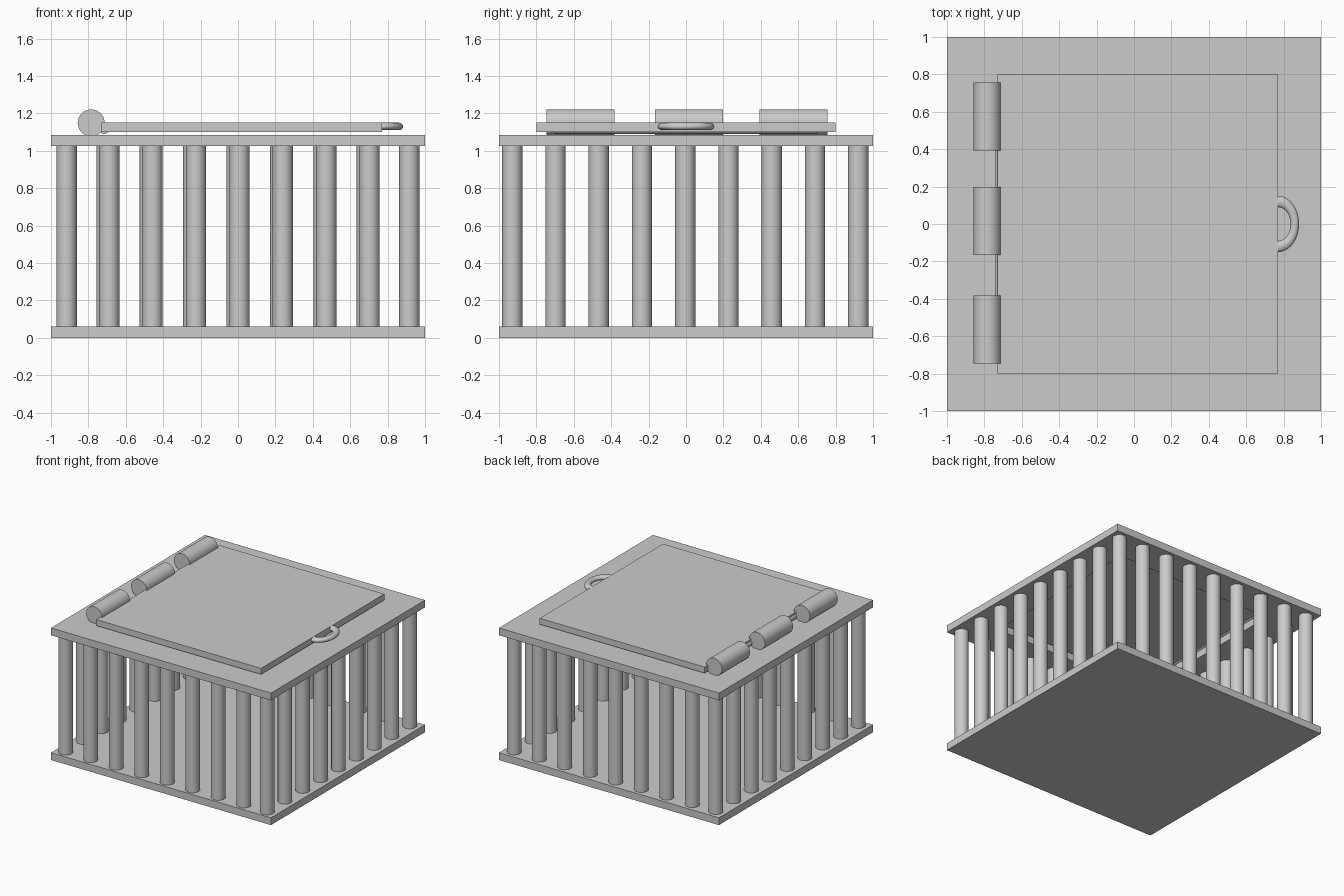
import bpy, math

if "Cube" in bpy.data.objects:
    bpy.data.objects.remove(bpy.data.objects["Cube"])

def box(name, x0, x1, y0, y1, z0, z1):
    bpy.ops.mesh.primitive_cube_add(size=1, location=((x0+x1)/2, (y0+y1)/2, (z0+z1)/2))
    o = bpy.context.object
    o.name = name
    o.scale = (x1-x0, y1-y0, z1-z0)
    bpy.ops.object.transform_apply(location=False, rotation=False, scale=True)
    return o

def cyl(name, loc, r, depth, rot=(0, 0, 0)):
    bpy.ops.mesh.primitive_cylinder_add(vertices=32, radius=r, depth=depth, location=loc, rotation=rot)
    o = bpy.context.object
    o.name = name
    bpy.ops.object.shade_smooth_by_angle()
    return o

# floor plate and roof plate with a square hatch opening
box("floor_plate", -1, 1, -1, 1, 0, 0.06)
roof = box("roof_plate", -1, 1, -1, 1, 1.025, 1.085)
cutter = box("hatch_cutter", -0.70, 0.73, -0.72, 0.72, 0.95, 1.2)
cutter.hide_render = True
mod = roof.modifiers.new("hatch_opening", 'BOOLEAN')
mod.operation = 'DIFFERENCE'
mod.object = cutter
bpy.context.view_layer.objects.active = roof
bpy.ops.object.modifier_apply(modifier=mod.name)
bpy.data.objects.remove(cutter)

# cage bars: four corners, then seven on each side
def bar(name, x, y):
    cyl(name, (x, y, 0.5425), 0.054, 0.985)

for x in (-0.916, 0.916):
    for y in (-0.929, 0.921):
        bar("corner_bar", x, y)
for k in range(-3, 4):
    bar("front_bar", 0.0075 + 0.232*k, -0.929)
    bar("back_bar", -0.0075 + 0.232*k, 0.921)
    for x in (-0.916, 0.916):
        bar("side_bar", x, -0.004 + 0.2315*k)

# hatch lid
box("lid", -0.73, 0.77, -0.8, 0.8, 1.1, 1.15)

# hinge barrels and the thin pin joining them
for y in (-0.565, 0.017, 0.575):
    cyl("hinge_barrel", (-0.785, y, 1.149), 0.072, 0.363, (math.pi/2, 0, 0))
cyl("hinge_pin", (-0.715, 0, 1.115), 0.025, 1.4, (math.pi/2, 0, 0))

# oval handle ring half sunk in the lid edge
bpy.ops.mesh.primitive_torus_add(location=(0.77, 0, 1.13), major_radius=0.12, minor_radius=0.03,
                                 major_segments=48, minor_segments=16)
handle = bpy.context.object
handle.name = "handle"
handle.scale = (0.75, 1, 0.67)
bpy.ops.object.shade_smooth_by_angle()
